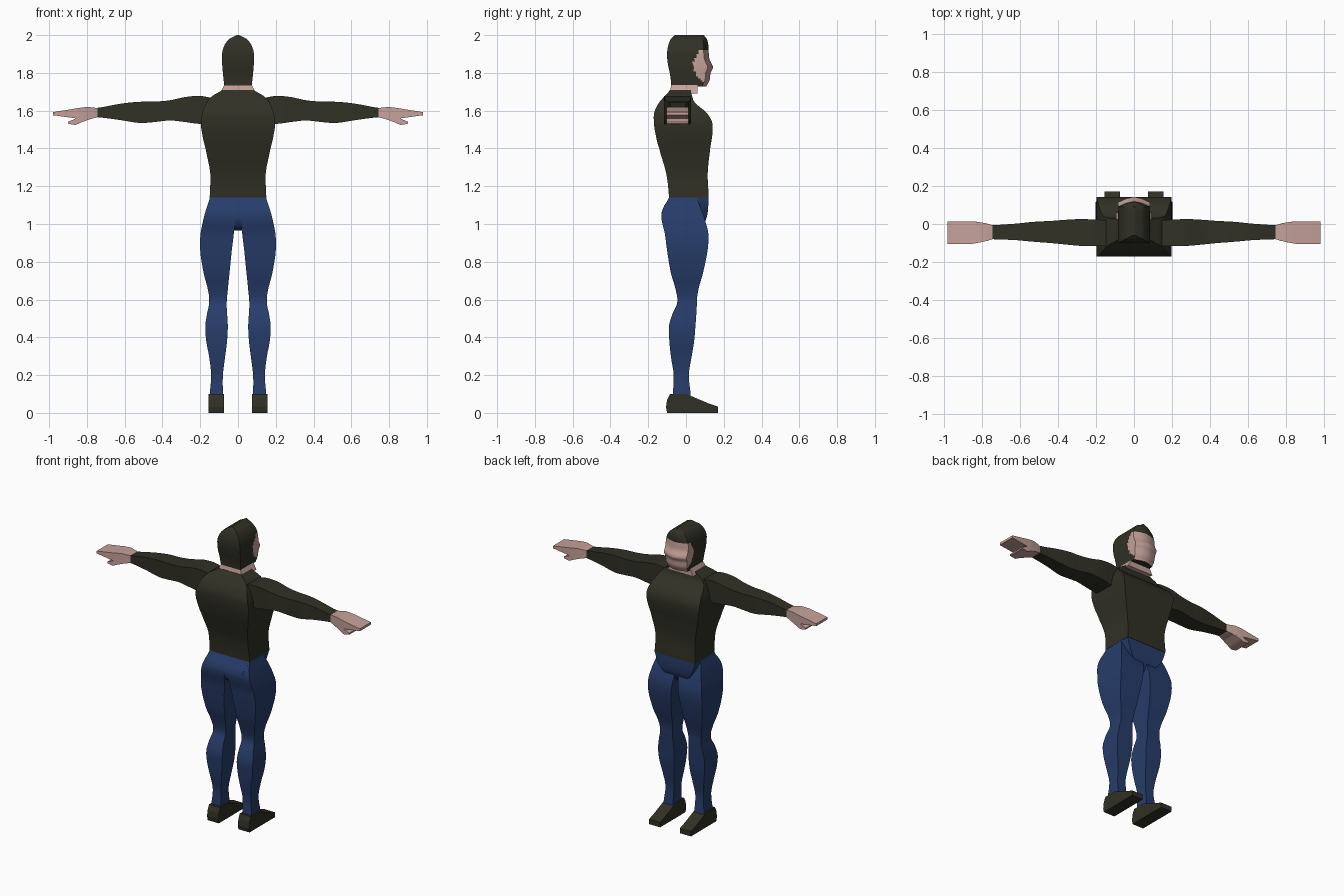
import bpy, bmesh, math

if "Cube" in bpy.data.objects:
    bpy.data.objects.remove(bpy.data.objects["Cube"])


def material(name, rgb):
    m = bpy.data.materials.new(name)
    m.diffuse_color = (*rgb, 1)
    m.use_nodes = True
    m.node_tree.nodes["Principled BSDF"].inputs["Base Color"].default_value = m.diffuse_color
    return m


OLIVE = material("dark olive cloth", (0.030, 0.030, 0.019))
BLUE = material("navy trousers", (0.020, 0.046, 0.145))
SKIN = material("skin", (0.56, 0.36, 0.32))

BOX = [(0, 0), (1, 0), (1, 1), (0, 1)]


def smooth_stations(st, k):
    """Catmull-Rom subdivision of the station list."""
    if k == 1:
        return st
    out = []
    for i in range(len(st) - 1):
        p0, p1, p2 = st[max(i - 1, 0)], st[i], st[i + 1]
        p3 = st[min(i + 2, len(st) - 1)]
        for j in range(k):
            t = j / k
            row = [0.5 * (2 * b + (c - a) * t + (2 * a - 5 * b + 4 * c - d) * t * t
                          + (3 * b - a - 3 * c + d) * t ** 3)
                   for a, b, c, d in zip(p0, p1, p2, p3)]
            row[0] = p1[0] + (p2[0] - p1[0]) * t
            out.append(row)
    return out + [st[-1]]


def loft(name, mats, stations, axis="z", shape=BOX, k=4, mirror=False, rule=None):
    """Loft a unit section through (position, a0, a1, b0, b1) stations."""
    bm = bmesh.new()
    rings = []
    for t, a0, a1, b0, b1 in smooth_stations(stations, k):
        pts = [(a0 + (a1 - a0) * u, b0 + (b1 - b0) * v) for u, v in shape]
        rings.append([bm.verts.new((a, b, t) if axis == "z" else (t, a, b)) for a, b in pts])
    n = len(shape)
    for r, s in zip(rings, rings[1:]):
        for i in range(n):
            bm.faces.new((r[i], r[(i + 1) % n], s[(i + 1) % n], s[i]))
    bm.faces.new(rings[0])
    bm.faces.new(rings[-1])
    bmesh.ops.recalc_face_normals(bm, faces=bm.faces)
    for f in bm.faces:
        f.smooth = True
        if rule:
            f.material_index = rule(f)
    me = bpy.data.meshes.new(name)
    bm.to_mesh(me)
    bm.free()
    me.set_sharp_from_angle(angle=math.radians(35))
    for m in mats:
        me.materials.append(m)
    ob = bpy.data.objects.new(name, me)
    bpy.context.collection.objects.link(ob)
    if mirror:
        ob.modifiers.new("Mirror", "MIRROR")
    return ob


def sym(rows):
    """(z, half width, y0, y1) -> station centred on x = 0"""
    return [(z, -w, w, y0, y1) for z, w, y0, y1 in rows]


# Sweater body
loft("torso", [OLIVE], sym([
    (1.14, .15, -.09, .12), (1.27, .147, -.105, .115), (1.40, .172, -.142, .128),
    (1.48, .19, -.162, .14), (1.54, .197, -.17, .138), (1.59, .188, -.168, .108),
    (1.64, .168, -.145, .05), (1.675, .14, -.115, .033), (1.71, .085, -.085, .025)]))

# Neck band
loft("neck", [SKIN], sym([(1.69, .095, -.088, .06), (1.735, .073, -.078, .06)]), k=1)

# Hooded head with a wedge-shaped face
side = [0, .2, .4, .5, .57, .64, .7, .76, .82, .88]
front = [(.75, .96), (.5, 1), (.25, .96)]
head_shape = [(1, v) for v in side] + front + [(0, v) for v in reversed(side)]


def face_rule(f):
    c = f.calc_center_median()
    if f.normal.y > .6 and abs(f.normal.z) < .9:
        return int(c.z < 1.92)
    return int(((c.y - .11) / .07) ** 2 + ((c.z - 1.84) / .09) ** 2 < 1)


loft("head", [OLIVE, SKIN], sym([
    (1.728, .072, -.078, .108), (1.76, .076, -.08, .125), (1.80, .08, -.086, .13),
    (1.83, .083, -.093, .143), (1.87, .084, -.099, .125), (1.91, .083, -.10, .12),
    (1.95, .07, -.093, .118), (1.98, .046, -.08, .11), (2.0, .008, -.06, .095)]),
    shape=head_shape, rule=face_rule)

# Sleeves: x, y range, z range
loft("arm", [OLIVE], [
    (.12, -.115, .02, 1.54, 1.665), (.20, -.115, .023, 1.53, 1.678),
    (.28, -.115, .026, 1.54, 1.672), (.36, -.108, .022, 1.548, 1.655),
    (.44, -.10, .016, 1.54, 1.648), (.52, -.094, .012, 1.535, 1.647),
    (.62, -.085, .002, 1.55, 1.637), (.745, -.08, -.006, 1.565, 1.615)],
    axis="x", mirror=True)

# Mitten-like hands
loft("hand", [SKIN], [
    (.743, -.08, -.006, 1.566, 1.614), (.80, -.095, .008, 1.55, 1.62),
    (.85, -.104, .014, 1.558, 1.613), (.98, -.104, .014, 1.576, 1.592)],
    axis="x", k=1, mirror=True)
loft("thumb", [SKIN], [
    (.77, -.088, .002, 1.56, 1.60), (.83, -.10, .012, 1.538, 1.572),
    (.86, -.104, .014, 1.524, 1.558), (.90, -.104, .014, 1.531, 1.541)],
    axis="x", k=1, mirror=True)

# Pelvis wedge between the legs
loft("pelvis", [BLUE], sym([
    (.965, .025, -.06, .06), (.985, .05, -.108, .085), (1.03, .10, -.13, .108),
    (1.08, .13, -.123, .117), (1.145, .149, -.088, .118)]))

# Trouser legs: z, x range, y range
loft("leg", [BLUE], [
    (.09, .08, .15, -.07, .025), (.20, .08, .142, -.065, .015),
    (.30, .068, .153, -.08, .03), (.38, .058, .168, -.088, .043),
    (.46, .054, .173, -.09, .05), (.53, .058, .163, -.07, .055),
    (.58, .06, .153, -.047, .058), (.64, .055, .157, -.052, .063),
    (.74, .045, .182, -.08, .09), (.86, .033, .20, -.10, .114),
    (.95, .022, .198, -.112, .118), (1.03, .012, .182, -.13, .098),
    (1.08, .006, .168, -.122, .08), (1.14, .003, .149, -.09, .058)], mirror=True)

# Shoes, lofted from heel to toe by side profile (y, height)
bm = bmesh.new()
profile = [(-.10, 0), (.17, 0), (.17, .033), (.12, .05), (.025, .09), (0, .1),
           (-.085, .1), (-.10, .07), (-.106, .03)]
base = bm.faces.new([bm.verts.new((.073, y, z)) for y, z in profile])
ext = bmesh.ops.extrude_face_region(bm, geom=[base])["geom"]
bmesh.ops.translate(bm, vec=(.083, 0, 0),
                    verts=[v for v in ext if isinstance(v, bmesh.types.BMVert)])
bmesh.ops.recalc_face_normals(bm, faces=bm.faces)
me = bpy.data.meshes.new("shoe")
bm.to_mesh(me)
bm.free()
me.materials.append(OLIVE)
shoe = bpy.data.objects.new("shoe", me)
bpy.context.collection.objects.link(shoe)
shoe.modifiers.new("Mirror", "MIRROR")
